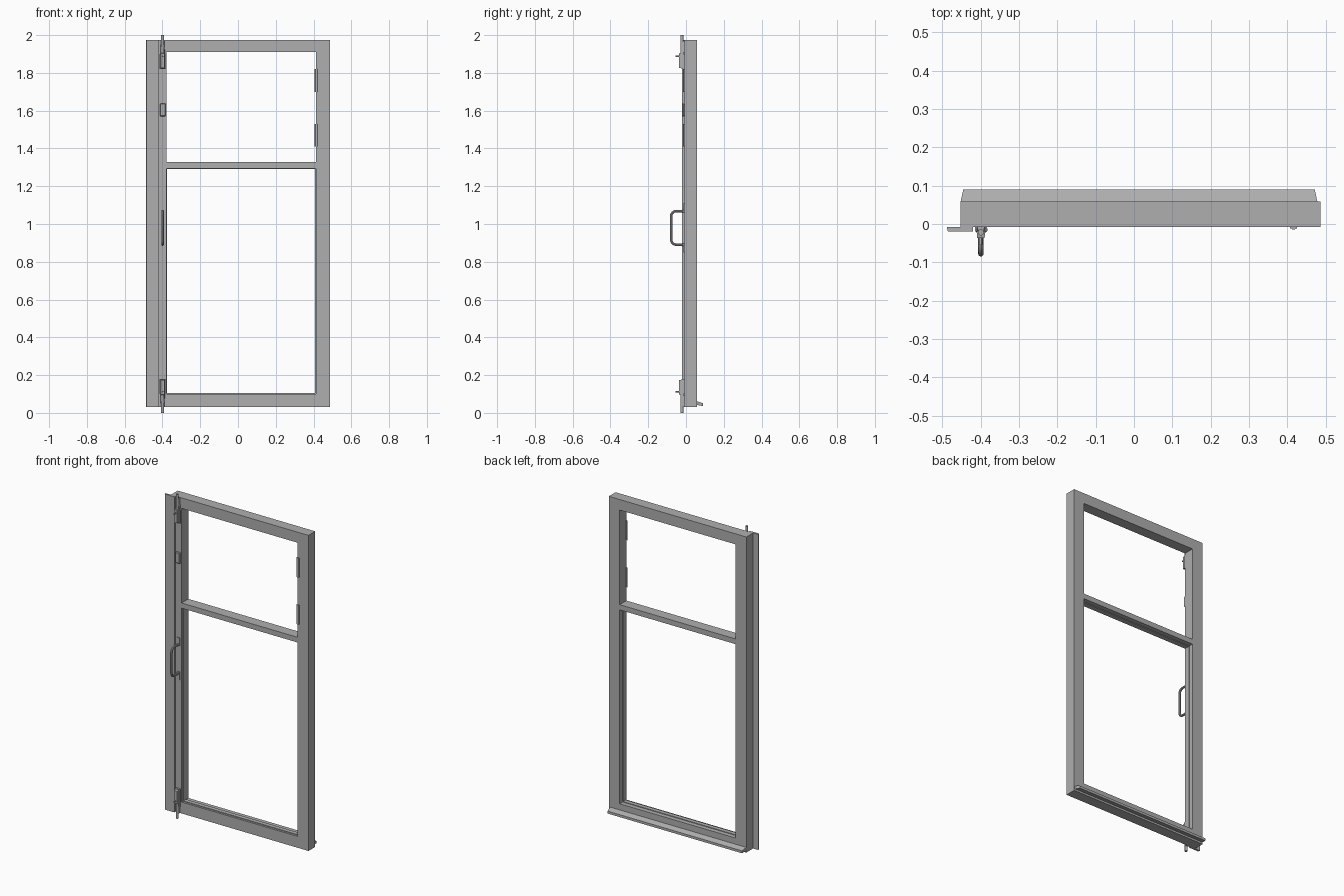
import bpy, bmesh, math
from mathutils import Vector

if "Cube" in bpy.data.objects:
    bpy.data.objects.remove(bpy.data.objects["Cube"])


def finish(name, bm):
    bmesh.ops.recalc_face_normals(bm, faces=bm.faces)
    me = bpy.data.meshes.new(name)
    bm.to_mesh(me)
    bm.free()
    ob = bpy.data.objects.new(name, me)
    bpy.context.collection.objects.link(ob)
    return ob


def box(name, x0, x1, y0, y1, z0, z1, bevel=0):
    bm = bmesh.new()
    bmesh.ops.create_cube(bm, size=1)
    for v in bm.verts:
        v.co = Vector(((x0 + x1) / 2 + v.co.x * (x1 - x0),
                       (y0 + y1) / 2 + v.co.y * (y1 - y0),
                       (z0 + z1) / 2 + v.co.z * (z1 - z0)))
    if bevel:
        bmesh.ops.bevel(bm, geom=bm.edges[:], offset=bevel, segments=1, affect='EDGES')
    return finish(name, bm)


def loft(name, a, b):
    """Solid between two matching outlines."""
    bm = bmesh.new()
    va, vb = [bm.verts.new(p) for p in a], [bm.verts.new(p) for p in b]
    bm.faces.new(va)
    bm.faces.new(vb)
    n = len(va)
    for i in range(n):
        j = (i + 1) % n
        bm.faces.new((va[i], va[j], vb[j], vb[i]))
    return finish(name, bm)


def ring(name, outer, inner, y0, y1):
    """Rectangular frame; rectangles are (x0, x1, z0, z1)."""
    bm = bmesh.new()
    loops = []
    for (x0, x1, z0, z1), y in ((outer, y0), (outer, y1), (inner, y1), (inner, y0)):
        loops.append([bm.verts.new(p) for p in
                      ((x0, y, z0), (x1, y, z0), (x1, y, z1), (x0, y, z1))])
    for k in range(4):
        a, b = loops[k], loops[(k + 1) % 4]
        for i in range(4):
            j = (i + 1) % 4
            bm.faces.new((a[i], a[j], b[j], b[i]))
    return finish(name, bm)


def cylinder(name, p, q, r, sides=20):
    p, q = Vector(p), Vector(q)
    bpy.ops.mesh.primitive_cylinder_add(vertices=sides, radius=r, depth=(q - p).length,
                                        location=(p + q) / 2,
                                        rotation=(q - p).to_track_quat('Z', 'Y').to_euler())
    ob = bpy.context.object
    ob.name = name
    bpy.ops.object.shade_smooth_by_angle()
    return ob


F, B = -0.008, 0.058      # front and back of the leaf
X = -0.399                # hardware centre line
L, R = -0.379, 0.412      # sides of the openings

# door leaf
ring("door_frame", (-0.452, 0.486, 0.03, 1.975), (L, R, 0.1, 1.91), F, B)
box("middle_rail", L, R, F, B, 1.295, 1.327)
ring("glazing_bead", (L, R, 0.1, 1.295), (L + 0.004, R - 0.004, 0.104, 1.291), 0.004, 0.03)

# overlapping cover strip with a chamfered outer edge
strip = [(-0.488, F), (-0.42, F), (-0.42, -0.02), (-0.485, -0.02)]
loft("cover_strip", [(x, y, 0.03) for x, y in strip], [(x, y, 1.975) for x, y in strip])

# drip sill with slanted ends
loft("drip_sill",
     [(-0.452, B, 0.042), (-0.445, 0.09, 0.036), (-0.445, 0.09, 0.051), (-0.452, B, 0.062)],
     [(0.478, B, 0.042), (0.471, 0.09, 0.036), (0.471, 0.09, 0.051), (0.478, B, 0.062)])

# vent hinges on the upper right
for i, z in enumerate((1.41, 1.70)):
    box(f"hinge_leaf_{i}", 0.406, 0.425, -0.012, F, z, z + 0.12)
    cylinder(f"hinge_knuckle_{i}", (0.416, -0.009, z), (0.416, -0.009, z + 0.12), 0.006, 16)

# sliding bolts, mirrored about mid height
outline = [(-0.012, 0.092), (0.012, 0.092), (0.012, 0.178), (-0.012, 0.178)]
neck = [(-0.009, 0.03), (0.009, 0.03), (0.012, 0.092), (-0.012, 0.092)]
for label, flip in (("bottom", False), ("top", True)):
    def h(z):
        return 2 - z if flip else z
    box(f"{label}_bolt_plate", X - 0.016, X + 0.016, -0.02, F, *sorted((h(0.1), h(0.18))))
    loft(f"{label}_bolt_housing", [(X + x, -0.012, h(z)) for x, z in outline],
         [(X + x * 0.8, -0.037, h(0.135 + (z - 0.135) * 0.9)) for x, z in outline])
    loft(f"{label}_bolt_neck", [(X + x, F, h(z)) for x, z in neck],
         [(X + x * 0.8, -0.02, h(z)) for x, z in neck])
    cylinder(f"{label}_bolt_rod", (X, -0.022, h(0)), (X, -0.022, h(0.12)), 0.008)
    cylinder(f"{label}_bolt_knob", (X, -0.03, h(0.113)), (X, -0.055, h(0.113)), 0.004, 12)

# latch keeper
box("latch_keeper", -0.414, -0.382, -0.022, F, 1.57, 1.638, 0.004)

# pull handle: bar with rounded corners
y0, y1, r = -0.008, -0.078, 0.025
za, zb = 0.891, 1.068
pts = [(y0, za)]
for cz, start in ((za + r, 270), (zb - r, 180)):
    for k in range(7):
        t = math.radians(start - 15 * k)
        pts.append((y1 + r + r * math.cos(t), cz + r * math.sin(t)))
pts.append((y0, zb))
cu = bpy.data.curves.new("pull_handle", 'CURVE')
cu.dimensions = '3D'
cu.bevel_depth = 0.007
cu.bevel_resolution = 3
sp = cu.splines.new('POLY')
sp.points.add(len(pts) - 1)
for p, (y, z) in zip(sp.points, pts):
    p.co = (X, y, z, 1)
handle = bpy.data.objects.new("pull_handle", cu)
bpy.context.collection.objects.link(handle)
bpy.ops.object.select_all(action='DESELECT')
handle.select_set(True)
bpy.context.view_layer.objects.active = handle
bpy.ops.object.convert(target='MESH')
bpy.ops.object.shade_smooth_by_angle()

# handle mounting tabs
for name, z in (("upper", 1.06), ("lower", 0.85)):
    box(f"{name}_handle_tab", X - 0.009, X + 0.009, -0.014, F, z, z + 0.05)

# dark grey metal on every part
metal = bpy.data.materials.new("dark_grey_metal")
metal.diffuse_color = (0.43, 0.43, 0.43, 1)
metal.use_nodes = True
metal.node_tree.nodes["Principled BSDF"].inputs["Base Color"].default_value = metal.diffuse_color
for ob in bpy.context.scene.objects:
    ob.data.materials.clear()
    ob.data.materials.append(metal)
